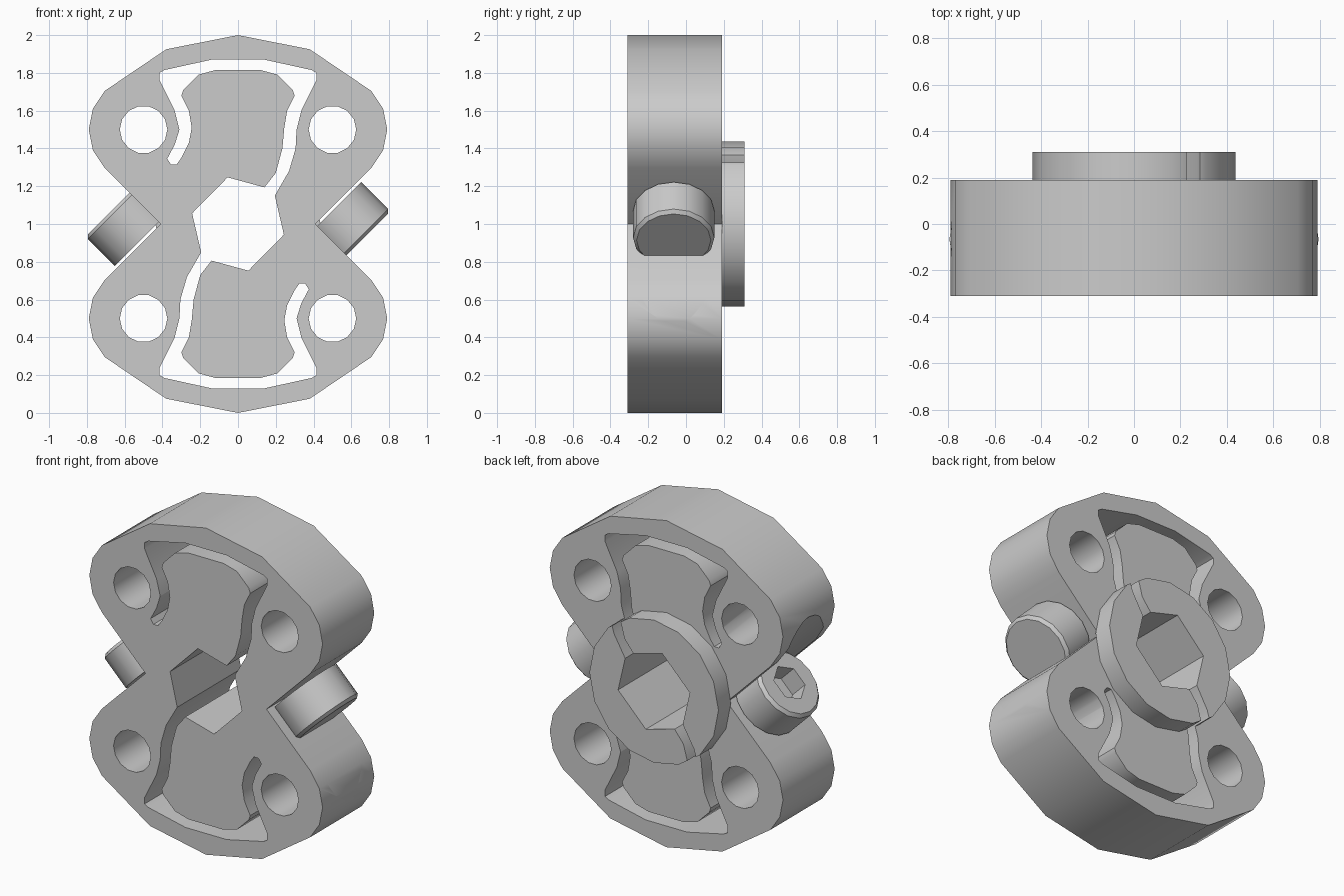
import bpy, bmesh
from math import pi, sin, cos, radians
from mathutils import Matrix, Vector

if "Cube" in bpy.data.objects:
    bpy.data.objects.remove(bpy.data.objects["Cube"])

FRONT, BACK, RING_BACK = -0.31, 0.19, 0.31
SCREW_Y, HEAD_R, HEAD_LEN = -0.065, 0.215, 0.22

steel = bpy.data.materials.new("grey steel")
steel.use_nodes = True
steel.diffuse_color = (0.6, 0.6, 0.6, 1)
steel.node_tree.nodes["Principled BSDF"].inputs["Base Color"].default_value = (0.6, 0.6, 0.6, 1)


def make(name, bm):
    bmesh.ops.recalc_face_normals(bm, faces=bm.faces)
    mesh = bpy.data.meshes.new(name)
    bm.to_mesh(mesh)
    bm.free()
    mesh.materials.append(steel)
    obj = bpy.data.objects.new(name, mesh)
    bpy.context.collection.objects.link(obj)
    return obj


def prism(name, points, y0, y1):
    """Extrude an x/z profile along y."""
    bm = bmesh.new()
    face = bm.faces.new([bm.verts.new((x, y0, z)) for x, z in points])
    grown = bmesh.ops.extrude_face_region(bm, geom=[face])["geom"]
    verts = [g for g in grown if isinstance(g, bmesh.types.BMVert)]
    bmesh.ops.translate(bm, verts=verts, vec=(0, y1 - y0, 0))
    return make(name, bm)


def rod(name, radius, length, sides, matrix, chamfer=0):
    """Cylinder starting at the matrix origin and running along its z axis."""
    bm = bmesh.new()
    bmesh.ops.create_cone(bm, cap_ends=True, segments=sides, radius1=radius,
                          radius2=radius, depth=length,
                          matrix=Matrix.Translation((0, 0, length / 2)))
    if chamfer:
        rim = [e for e in bm.edges if all(v.co.z > length * 0.9 for v in e.verts)]
        bmesh.ops.bevel(bm, geom=rim, offset=chamfer, segments=1, affect='EDGES')
    bm.transform(matrix)
    return make(name, bm)


def cut(obj, cutters):
    """Subtract the cutters and bake the result."""
    for c in cutters:
        mod = obj.modifiers.new("cut", 'BOOLEAN')
        mod.operation, mod.solver, mod.object = 'DIFFERENCE', 'EXACT', c
    bpy.context.view_layer.update()
    graph = bpy.context.evaluated_depsgraph_get()
    mesh = bpy.data.meshes.new_from_object(obj.evaluated_get(graph))
    obj.modifiers.clear()
    obj.data = mesh
    for c in cutters:
        bpy.data.objects.remove(c)


def arc(cx, cz, r, start, end, steps):
    angles = [radians(start + (end - start) * i / steps) for i in range(steps + 1)]
    return [(cx + r * cos(a), cz + r * sin(a)) for a in angles]


def circle(cx, cz, r, sides):
    return arc(cx, cz, r, 0, 360, sides)[:-1]


def mirror(points):
    return [(-x, z) for x, z in reversed(points)]


def both_ends(points):
    """Add the same points turned half a turn about the centre."""
    return points + [(-x, 2 - z) for x, z in points]


# Outline: four round lobes, peaked ends and a waist on each side
lobe = [(0.41, 1.0)] + arc(0.5, 1.5, 0.29, -45, 45, 4) + [(0.38, 1.925)]
outline = both_ends(lobe + [(0, 2)] + mirror(lobe)[:-1])

# Opening: hexagonal bore joined to two curved flexure slots
island = [(0.245, 1.51), (0.26, 1.6), (0.3, 1.68), (0.29, 1.71), (0.21, 1.79), (0.12, 1.815)]
outer = [(0.14, 1.87), (0.39, 1.815), (0.415, 1.8), (0.415, 1.76), (0.335, 1.6), (0.31, 1.5)]
bore = [(-0.243, 1.056), (-0.055, 1.247), (0.14, 1.194)]
slot_end = [(-0.26, 1.43), (-0.3, 1.35), (-0.325, 1.315), (-0.355, 1.315),
            (-0.375, 1.345), (-0.335, 1.42)]
opening = both_ends(bore + [(0.2, 1.27), (0.235, 1.4)] + island + mirror(island) + slot_end
                    + mirror(outer) + outer + [(0.305, 1.4), (0.27, 1.28), (0.195, 1.15)])

# Seats of the two clamp screws, facing opposite ways
seats = {}
for side, sign, turn in (("left", 1, 135), ("right", -1, -45)):
    base = Vector((sign * 0.5, SCREW_Y, 1 + sign * 0.07))
    seats[side] = Matrix.Translation(base) @ Matrix.Rotation(radians(turn), 4, 'Y')

# Body
body = prism("clamp_body", outline, FRONT, BACK)
cutters = [prism("opening_cutter", opening, FRONT - 0.1, BACK + 0.1)]
for x in (-0.5, 0.5):
    for z in (0.5, 1.5):
        cutters.append(prism("bolt_hole_cutter", circle(x, z, 0.126, 14), FRONT - 0.1, BACK + 0.1))
for seat in seats.values():
    cutters.append(rod("counterbore_cutter", HEAD_R + 0.002, 1, 24, seat))
cut(body, cutters)

# Raised collar on the back, split by the same slots
collar = prism("back_collar", circle(0, 1, 0.437, 16), BACK, RING_BACK)
cut(collar, [prism("collar_cutter", opening, BACK - 0.1, RING_BACK + 0.1)])

# Socket head screws
parts = [body, collar]
for side, seat in seats.items():
    head = rod(side + "_screw_head", HEAD_R, HEAD_LEN, 16, seat, 0.018)
    socket = seat @ Matrix.Translation((0, 0, HEAD_LEN - 0.12)) @ Matrix.Rotation(pi / 2, 4, 'Z')
    cut(head, [rod("socket_cutter", 0.11, 0.3, 6, socket)])
    parts.append(head)

# Smooth the curved walls, keep the edges crisp
bpy.ops.object.select_all(action='DESELECT')
for obj in parts:
    obj.select_set(True)
bpy.context.view_layer.objects.active = body
bpy.ops.object.shade_smooth_by_angle(angle=radians(30))
